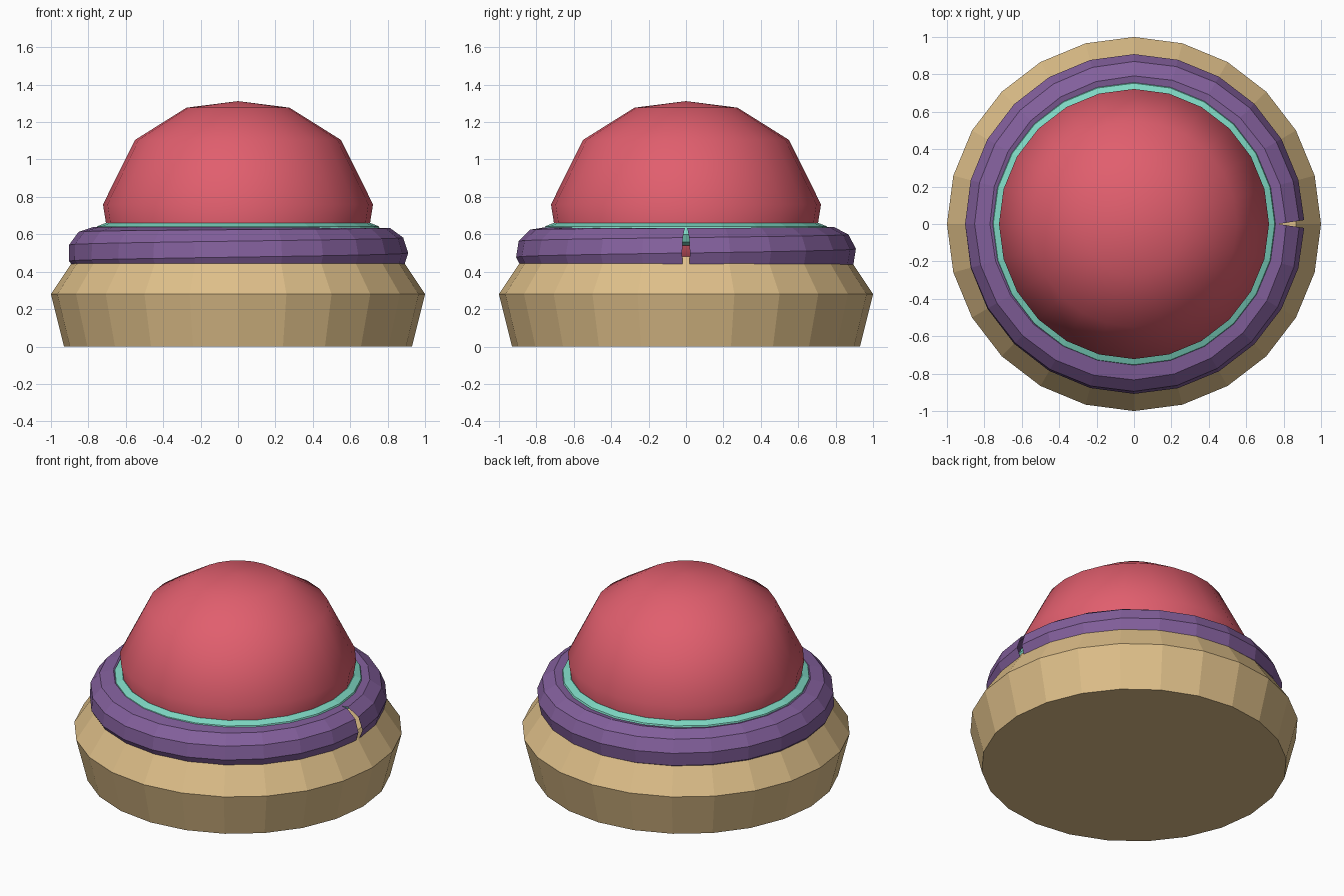
import bpy
import bmesh
import math

SIDES = 24

cube = bpy.data.objects.get("Cube")
if cube:
    bpy.data.objects.remove(cube, do_unlink=True)


def material(name, rgb):
    mat = bpy.data.materials.new(name)
    mat.use_nodes = True
    mat.diffuse_color = (*rgb, 1)
    mat.node_tree.nodes["Principled BSDF"].inputs["Base Color"].default_value = (*rgb, 1)
    return mat


def finish(name, bm, mat, smooth=False):
    bmesh.ops.recalc_face_normals(bm, faces=bm.faces)
    for face in bm.faces:
        face.smooth = smooth
    mesh = bpy.data.meshes.new(name)
    bm.to_mesh(mesh)
    bm.free()
    mesh.materials.append(mat)
    obj = bpy.data.objects.new(name, mesh)
    bpy.context.collection.objects.link(obj)
    return obj


def lathe(name, profile, mat, smooth=False, tip=None):
    """Turn a bottom-to-top profile of (radius, z) points about z."""
    bm = bmesh.new()
    rings = []
    for r, z in profile:
        angles = [math.tau * i / SIDES for i in range(SIDES)]
        rings.append([bm.verts.new((r * math.cos(a), r * math.sin(a), z)) for a in angles])
    for low, high in zip(rings, rings[1:]):
        for i in range(SIDES):
            j = (i + 1) % SIDES
            bm.faces.new((low[i], low[j], high[j], high[i]))
    bm.faces.new(rings[0])
    if tip is None:
        bm.faces.new(rings[-1])
    else:
        top = bm.verts.new((0, 0, tip))
        for i in range(SIDES):
            bm.faces.new((rings[-1][i], rings[-1][(i + 1) % SIDES], top))
    return finish(name, bm, mat, smooth)


def hoop(name, radius, z, tube, segments, mat, twist=0.0, flare=0.0):
    """Sweep a tube round z; twist turns its section, flare opens a wedge at the ends."""
    bm = bmesh.new()
    rings = []
    for i in range(SIDES + 1):
        a = math.tau * i / SIDES
        tilt = flare * ((i == 0) - (i == SIDES))
        ring = []
        for k in range(segments):
            b = math.tau * k / segments + twist * i / SIDES
            out = tube * math.cos(b)
            r, side = radius + out, out * tilt
            ring.append(bm.verts.new((r * math.cos(a) - side * math.sin(a),
                                      r * math.sin(a) + side * math.cos(a),
                                      z + tube * math.sin(b))))
        rings.append(ring)
    for one, two in zip(rings, rings[1:]):
        for k in range(segments):
            m = (k + 1) % segments
            bm.faces.new((one[k], two[k], two[m], one[m]))
    if not flare:
        bmesh.ops.remove_doubles(bm, verts=bm.verts, dist=0.0001)
    return finish(name, bm, mat)


tan = material("warm tan", (0.73, 0.52, 0.25))
red = material("coral red", (0.75, 0.113, 0.155))
purple = material("muted purple", (0.225, 0.115, 0.33))
teal = material("mint teal", (0.21, 0.69, 0.55))

# Flared base with a bevelled shoulder
lathe("base", [(0.93, 0), (1.0, 0.28), (0.867, 0.48)], tan)

# Smooth dome sitting in the base
lathe("dome", [(0.64, 0.42), (0.69, 0.56), (0.722, 0.76), (0.55, 1.105), (0.275, 1.277)],
      red, smooth=True, tip=1.312)

# Twisted collar, split on one side
hoop("collar", 0.77, 0.5, 0.14, 10, purple, twist=math.tau / 10, flare=0.15)

# Thin trim between dome and collar
hoop("trim", 0.71, 0.6, 0.06, 8, teal)
